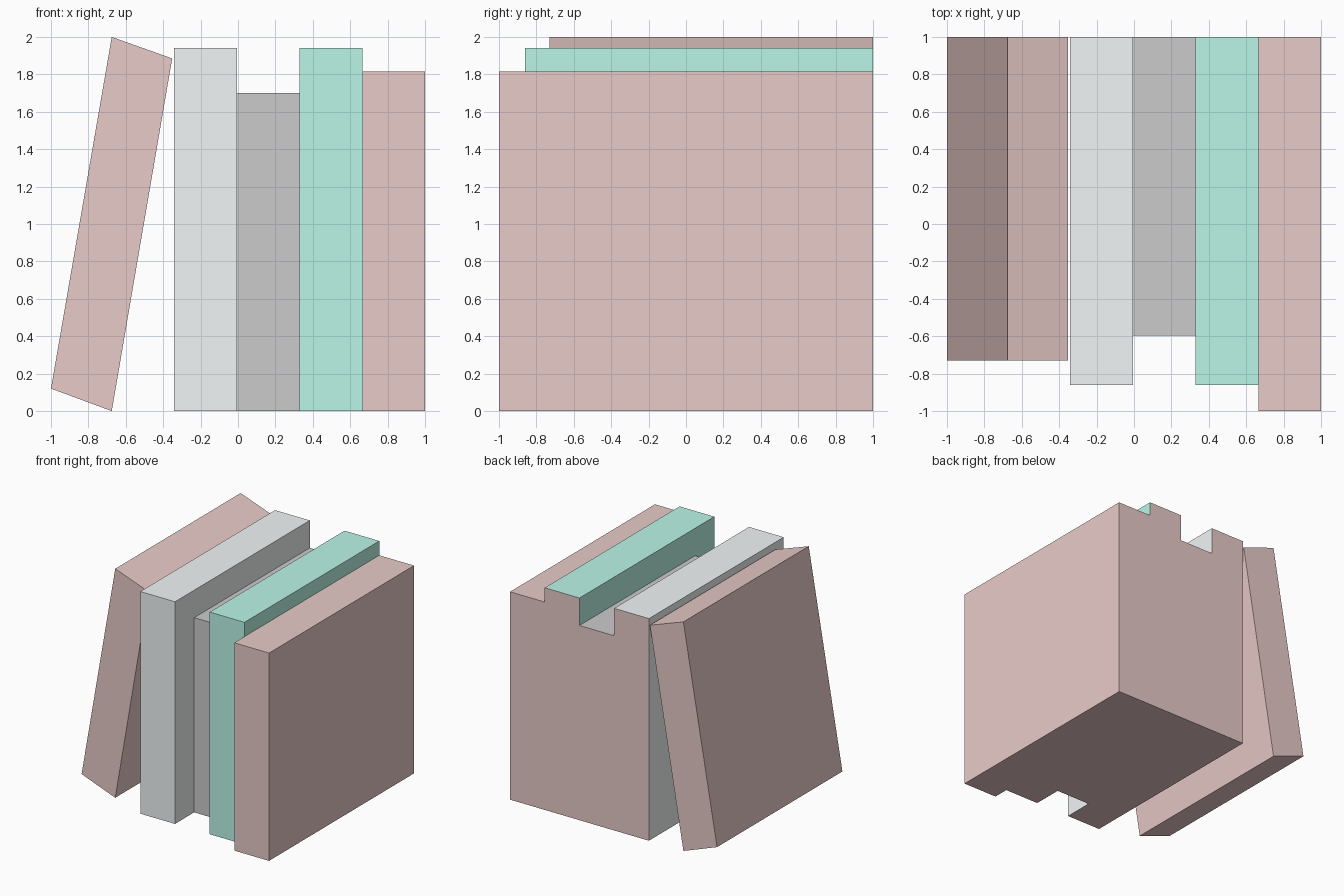
import bpy

if "Cube" in bpy.data.objects:
    bpy.data.objects.remove(bpy.data.objects["Cube"])


def material(name, rgb):
    m = bpy.data.materials.new(name)
    m.diffuse_color = (*rgb, 1)
    m.use_nodes = True
    m.node_tree.nodes["Principled BSDF"].inputs["Base Color"].default_value = m.diffuse_color
    return m


cover = material("brown_cover", (0.81, 0.60, 0.58))
pale = material("pale_grey", (0.886, 0.92, 0.925))
green = material("green", (0.50, 0.92, 0.80))
grey = material("mid_grey", (0.80, 0.80, 0.80))


def book(name, profile, front, mat):
    """Extrude a four-point front profile (x, z) from y=front to y=1."""
    verts = [(x, y, z) for y in (front, 1) for x, z in profile]
    faces = [(0, 1, 2, 3), (7, 6, 5, 4)]
    faces += [(i + 4, (i + 1) % 4 + 4, (i + 1) % 4, i) for i in range(4)]
    mesh = bpy.data.meshes.new(name)
    mesh.from_pydata(verts, [], faces)
    mesh.materials.append(mat)
    mesh.materials.append(cover)
    # Back and underside share the brown colour
    for i in (1, 2):
        mesh.polygons[i].material_index = 1
    ob = bpy.data.objects.new(name, mesh)
    bpy.context.collection.objects.link(ob)


# Upright books, left to right: name, height, front y, colour
x, width = -0.342, 0.3355
for name, height, front, mat in (
    ("pale_book", 1.94, -0.86, pale),
    ("grey_book", 1.70, -0.595, grey),
    ("green_book", 1.94, -0.86, green),
    ("brown_book", 1.815, -1.0, cover),
):
    book(name, [(x, 0), (x + width, 0), (x + width, height), (x, height)], front, mat)
    x += width

# Leaning book
book("leaning_book", [(-1, 0.12), (-0.675, 0), (-0.352, 1.885), (-0.675, 2)], -0.73, cover)
